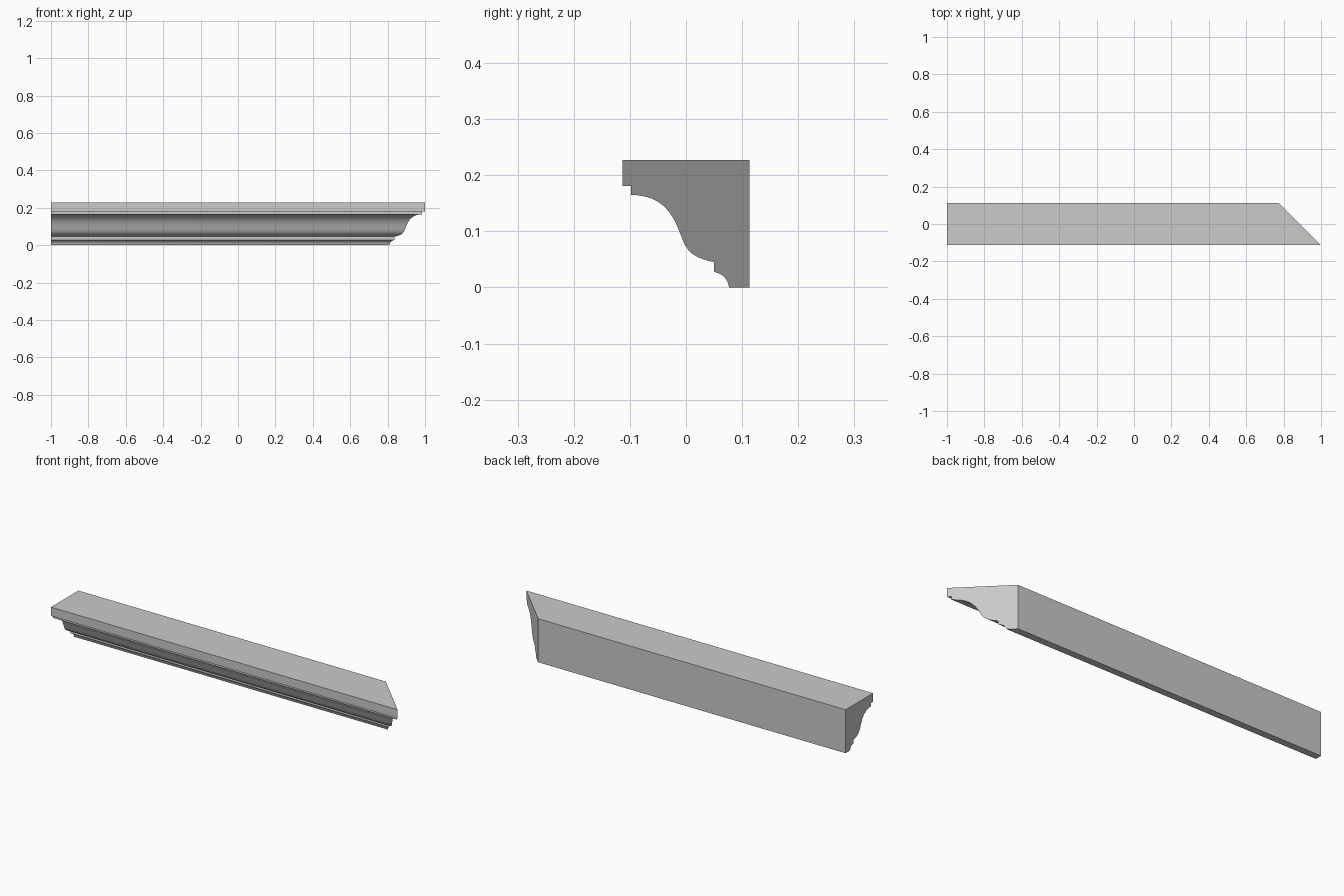
import bpy, bmesh, math
from mathutils import Vector
from mathutils.geometry import interpolate_bezier

cube = bpy.data.objects.get("Cube")
if cube:
    bpy.data.objects.remove(cube, do_unlink=True)

HALF = 0.113       # half depth of the moulding
HEIGHT = 0.227


def curve(start, handle_a, handle_b, end, steps=10):
    pts = [Vector((p[0], p[1], 0)) for p in (start, handle_a, handle_b, end)]
    return [(p.x, p.y) for p in interpolate_bezier(*pts, steps)]


# Cross-section as (y, z): back foot, small bead, ogee, stepped top fillet
profile = [(HALF, 0)]
profile += curve((0.077, 0), (0.073, 0.018), (0.066, 0.023), (0.05, 0.028), 7)
profile += curve((0.05, 0.045), (0.018, 0.052), (0.002, 0.06), (-0.008, 0.09))
profile += curve((-0.008, 0.09), (-0.026, 0.14), (-0.046, 0.163), (-0.098, 0.165), 14)[1:]
profile += [(-0.098, 0.181), (-HALF, 0.181), (-HALF, HEIGHT), (HALF, HEIGHT)]

# Sweep along x: square cut on the right, 45 degree mitre on the left
bm = bmesh.new()
square_end = [bm.verts.new((-1, y, z)) for y, z in profile]
mitre_end = [bm.verts.new((1 - HALF - y, y, z)) for y, z in profile]
bm.faces.new(square_end)
bm.faces.new(mitre_end)
for i in range(len(profile)):
    j = (i + 1) % len(profile)
    bm.faces.new((square_end[i], square_end[j], mitre_end[j], mitre_end[i]))
bmesh.ops.recalc_face_normals(bm, faces=bm.faces)

mesh = bpy.data.meshes.new("cornice_moulding")
bm.to_mesh(mesh)
bm.free()
moulding = bpy.data.objects.new("cornice_moulding", mesh)
bpy.context.collection.objects.link(moulding)

# Plain grey finish
grey = bpy.data.materials.new("warm_grey")
grey.use_nodes = True
colour = (0.6, 0.59, 0.575, 1)
grey.diffuse_color = colour
grey.node_tree.nodes["Principled BSDF"].inputs["Base Color"].default_value = colour
mesh.materials.append(grey)

bpy.context.view_layer.objects.active = moulding
moulding.select_set(True)
bpy.ops.object.shade_smooth_by_angle(angle=math.radians(30))
